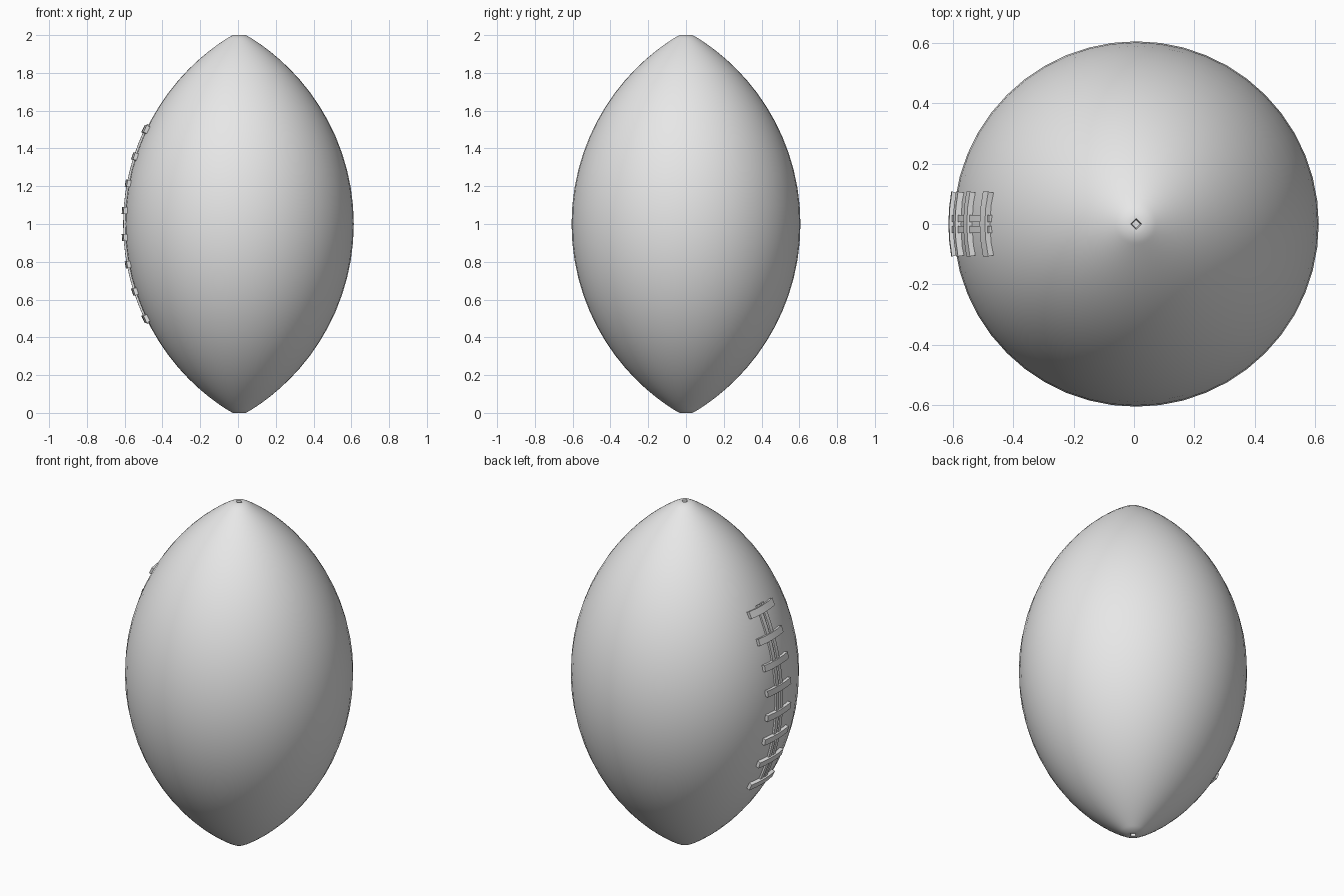
import bpy, bmesh
from math import sin, cos, pi, sqrt, radians
from mathutils import Vector

old = bpy.data.objects.get("Cube")
if old:
    bpy.data.objects.remove(old, do_unlink=True)

grey = bpy.data.materials.new("light_grey")
grey.use_nodes = True
grey.diffuse_color = (0.8, 0.8, 0.8, 1)
grey.node_tree.nodes["Principled BSDF"].inputs["Base Color"].default_value = (0.8, 0.8, 0.8, 1)

CENTRE_X = 0.007
BELLY = 0.606            # widest radius
ARC = 1.163              # radius of the side arc


def ball_radius(h):
    """Ball radius at height h above or below the middle."""
    return sqrt(ARC * ARC - h * h) - (ARC - BELLY)


def surface(h, side, lift):
    """Point over the laced side: height h, sideways arc length, lift off the skin."""
    slope = h / ARC      # sine of the surface tilt
    r = ball_radius(h) + lift * sqrt(1 - slope * slope)
    a = side / ball_radius(h)
    return Vector((CENTRE_X - r * cos(a), r * sin(a), 1 + h + lift * slope))


def finish(name, bm, angle):
    bmesh.ops.recalc_face_normals(bm, faces=bm.faces)
    mesh = bpy.data.meshes.new(name)
    bm.to_mesh(mesh)
    bm.free()
    mesh.materials.append(grey)
    ob = bpy.data.objects.new(name, mesh)
    bpy.context.collection.objects.link(ob)
    bpy.ops.object.select_all(action="DESELECT")
    ob.select_set(True)
    bpy.context.view_layer.objects.active = ob
    bpy.ops.object.shade_smooth_by_angle(angle=radians(angle))
    return ob


def skin(bm, rings, closed):
    """Bridge equal rings of vertices, then cap both ends."""
    n = len(rings[0])
    for a, b in zip(rings, rings[1:]):
        for i in range(n):
            j = (i + 1) % n
            bm.faces.new((a[i], a[j], b[j], b[i]))
    if closed:
        bm.faces.new(rings[0])
        bm.faces.new(rings[-1])


# Ball: lathed arc with a small diamond-shaped pit in each flat tip
SIDES, STEPS = 48, 32
half = [(0.014, 0.98, True), (0.018, 1.0, True), (0.034, 1.0, False)]
heights = [0.985 * cos(pi * i / STEPS) for i in range(STEPS + 1)]
profile = half + [(ball_radius(h), h, False) for h in heights]
profile += [(r, -h, d) for r, h, d in reversed(half)]
bm = bmesh.new()
rings = []
for r, h, diamond in profile:
    ring = []
    for i in range(SIDES):
        a = 2 * pi * i / SIDES
        k = r / (abs(cos(a)) + abs(sin(a))) if diamond else r
        ring.append(bm.verts.new((CENTRE_X + k * cos(a), k * sin(a), 1 + h)))
    rings.append(ring)
skin(bm, rings, True)
finish("ball", bm, 35)


def strip(name, path, width, bottom, top, along_height):
    """Square-section band laid on the skin through (height, side) points."""
    bm = bmesh.new()
    rings = []
    for h, s in path:
        ring = []
        for w, lift in ((-1, bottom), (1, bottom), (1, top), (-1, top)):
            off = w * width / 2
            p = surface(h, s + off, lift) if along_height else surface(h + off, s, lift)
            ring.append(bm.verts.new(p))
        rings.append(ring)
    skin(bm, rings, True)
    finish(name, bm, 30)


# Two lengthwise laces
for label, s in (("front", -0.018), ("back", 0.018)):
    path = [(-0.525 + 1.05 * i / 20, s) for i in range(21)]
    strip("long_lace_" + label, path, 0.024, -0.012, 0.009, True)

# Eight cross laces
for i in range(8):
    h = -0.497 + i * 0.142
    path = [(h, -0.105 + 0.0525 * j) for j in range(5)]
    strip("cross_lace_%d" % (i + 1), path, 0.036, -0.012, 0.018, False)
